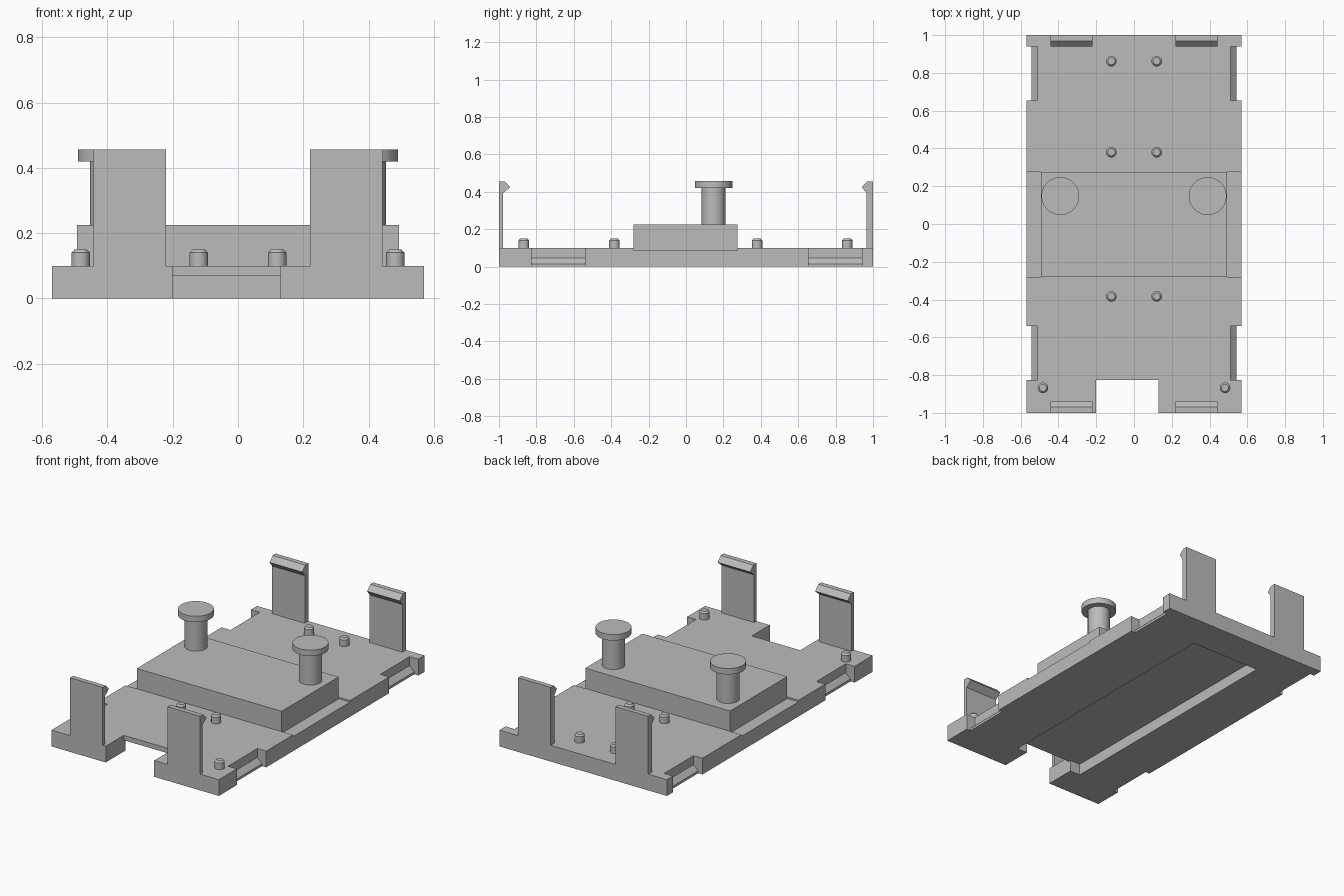
import bpy, bmesh
from mathutils import Vector

cube = bpy.data.objects.get("Cube")
if cube:
    bpy.data.objects.remove(cube, do_unlink=True)

grey = bpy.data.materials.new("plain_grey")
grey.use_nodes = True
colour = (0.5, 0.5, 0.5, 1)
grey.diffuse_color = colour
grey.node_tree.nodes["Principled BSDF"].inputs["Base Color"].default_value = colour


def finish(name, bm):
    bmesh.ops.recalc_face_normals(bm, faces=bm.faces)
    mesh = bpy.data.meshes.new(name)
    bm.to_mesh(mesh)
    bm.free()
    mesh.materials.append(grey)
    obj = bpy.data.objects.new(name, mesh)
    bpy.context.collection.objects.link(obj)
    return obj


def prism(name, points, offset):
    """Closed polygon swept along an offset vector."""
    bm = bmesh.new()
    face = bm.faces.new([bm.verts.new(p) for p in points])
    swept = bmesh.ops.extrude_face_region(bm, geom=[face])["geom"]
    verts = [v for v in swept if isinstance(v, bmesh.types.BMVert)]
    bmesh.ops.translate(bm, verts=verts, vec=Vector(offset))
    return finish(name, bm)


def box(name, x0, x1, y0, y1, z0, z1):
    corners = [(x0, y0, z0), (x1, y0, z0), (x1, y1, z0), (x0, y1, z0)]
    return prism(name, corners, (0, 0, z1 - z0))


def turned(name, x, y, profile, sides=32):
    """Stack of rings given as (radius, height), capped at both ends."""
    bm = bmesh.new()
    rings = []
    for radius, z in profile:
        ring = bmesh.ops.create_circle(bm, segments=sides, radius=radius)["verts"]
        bmesh.ops.translate(bm, verts=ring, vec=(x, y, z))
        rings.append(ring)
    for low, high in zip(rings, rings[1:]):
        for i in range(sides):
            j = (i + 1) % sides
            bm.faces.new((low[i], low[j], high[j], high[i]))
    bm.faces.new(rings[0])
    bm.faces.new(rings[-1])
    obj = finish(name, bm)
    for poly in obj.data.polygons:
        poly.use_smooth = len(poly.vertices) == 4
    for edge in obj.data.edges:
        a, b = (obj.data.vertices[i].co for i in edge.vertices)
        edge.use_edge_sharp = abs(a.z - b.z) < 1e-5
    return obj


def cut(target, cutter):
    mod = target.modifiers.new("cut", "BOOLEAN")
    mod.operation = "DIFFERENCE"
    mod.solver = "EXACT"
    mod.object = cutter
    bpy.context.view_layer.update()
    graph = bpy.context.evaluated_depsgraph_get()
    mesh = bpy.data.meshes.new_from_object(target.evaluated_get(graph))
    target.modifiers.clear()
    target.data = mesh
    bpy.data.objects.remove(cutter, do_unlink=True)


# Base plate with front notch and underside pocket
TOP = 0.1
base = box("base_plate", -0.57, 0.57, -1, 1, 0, TOP)
cut(base, box("front_notch", -0.2, 0.13, -1.1, -0.825, -0.1, 0.2))
cut(base, box("underside_pocket", -0.27, 0.2, -0.81, 0.78, -0.1, 0.07))
cut(base, box("pocket_mouth", -0.2, 0.13, -0.9, -0.7, -0.1, 0.07))

# Sloped recesses and lowered ledges along both sides
for s in (-1, 1):
    for y0, y1 in ((-0.825, -0.54), (0.655, 0.94)):
        section = [(0.51, 0.2), (0.51, 0.045), (0.542, 0.015),
                   (0.542, -0.1), (0.7, -0.1), (0.7, 0.2)]
        cut(base, prism("side_recess", [(s * x, y0, z) for x, z in section],
                        (0, y1 - y0, 0)))
    cut(base, box("side_ledge", *sorted((s * 0.45, s * 0.7)), -0.28, 0.275, 0.09, 0.2))

# Raised centre block
box("centre_block", -0.493, 0.493, -0.28, 0.275, 0.085, 0.225)

# Headed posts on the block
for side, x in (("left", 0.39), ("right", -0.39)):
    turned(side + "_post", x, 0.148,
           [(0.064, 0.22), (0.064, 0.42), (0.1, 0.42), (0.1, 0.457)], 48)

# Chamfered locating pegs
for s in (-1, 1):
    for x, y in ((0.12, 0.862), (0.12, 0.38), (0.12, -0.383), (0.482, -0.867)):
        turned("locating_peg", s * x, y,
               [(0.028, 0.095), (0.028, 0.14), (0.019, 0.15)], 24)

# Hooked clips, front and back
for end, d, thick in (("front", -1, 0.022), ("back", 1, 0.035)):
    inner = 1 - thick
    hook = [(1, 0.095), (1, 0.456), (0.97, 0.456), (0.94, 0.425),
            (inner, 0.393), (inner, 0.095)]
    for x0 in (-0.443, 0.221):
        prism(end + "_clip", [(x0, d * y, z) for y, z in hook], (0.222, 0, 0))
